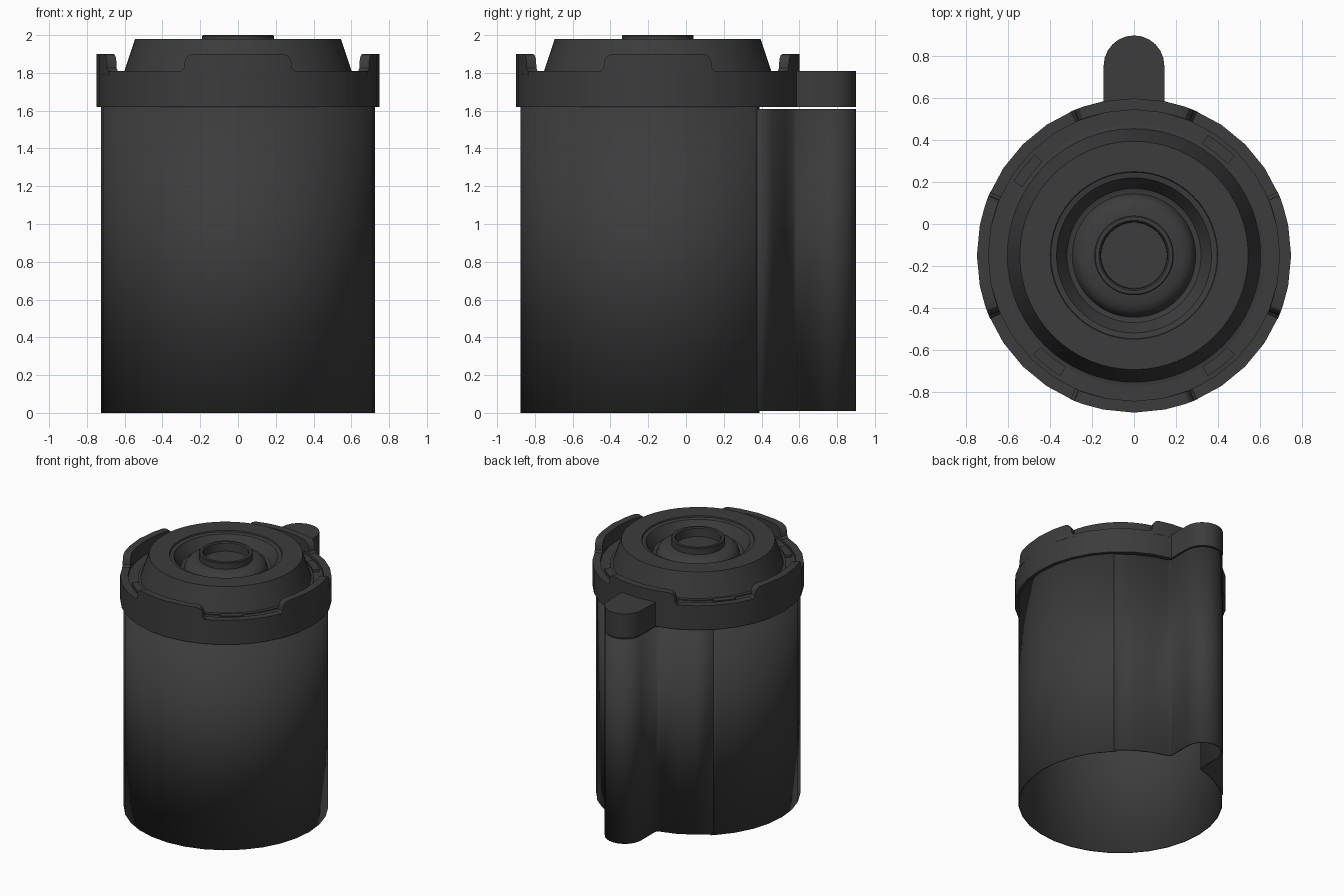
import bpy, bmesh
from math import sin, cos, radians, pi

if "Cube" in bpy.data.objects:
    bpy.data.objects.remove(bpy.data.objects["Cube"])

CY = -0.15  # canister axis
N = 32      # sides of the outer shell

mat = bpy.data.materials.new("dark_plastic")
mat.diffuse_color = (0.045, 0.045, 0.045, 1)
mat.use_nodes = True
mat.node_tree.nodes["Principled BSDF"].inputs["Base Color"].default_value = mat.diffuse_color


def polar(r, deg, z=None):
    p = (r * cos(radians(deg)), CY + r * sin(radians(deg)))
    return p if z is None else (*p, z)


def finish(name, bm, smooth=True, weld=True):
    if weld:
        bmesh.ops.remove_doubles(bm, verts=bm.verts, dist=1e-5)
        bmesh.ops.recalc_face_normals(bm, faces=bm.faces)
    me = bpy.data.meshes.new(name)
    bm.to_mesh(me)
    bm.free()
    ob = bpy.data.objects.new(name, me)
    bpy.context.collection.objects.link(ob)
    me.materials.append(mat)
    if smooth:
        bpy.ops.object.select_all(action='DESELECT')
        ob.select_set(True)
        bpy.context.view_layer.objects.active = ob
        bpy.ops.object.shade_smooth_by_angle(angle=radians(30))
    return ob


def lathe(name, profile, steps):
    bm = bmesh.new()
    rings = [[bm.verts.new(polar(r, 360 * i / steps, z)) for i in range(steps)]
             for r, z in profile]
    for a, b in zip(rings, rings[1:]):
        for i in range(steps):
            j = (i + 1) % steps
            bm.faces.new((a[i], a[j], b[j], b[i]))
    for ring in (rings[0], rings[-1]):
        bm.faces.new(ring)
    return finish(name, bm)


def wall(name, path, z0, z1, thick):
    bm = bmesh.new()
    lo = [bm.verts.new((x, y, z0)) for x, y in path]
    hi = [bm.verts.new((x, y, z1)) for x, y in path]
    for i in range(len(path) - 1):
        bm.faces.new((lo[i], lo[i + 1], hi[i + 1], hi[i]))
    ob = finish(name, bm, weld=False)
    mod = ob.modifiers.new("thickness", 'SOLIDIFY')
    mod.thickness = thick
    mod.offset = -1
    return ob


def sector(name, r0, r1, z0, tops):
    """Curved block; tops is a list of (angle, top height)."""
    bm = bmesh.new()
    cols = [[bm.verts.new(polar(r, a, z)) for r, z in
             ((r0, z0), (r1, z0), (r1, t), (r0, t))] for a, t in tops]
    for a, b in zip(cols, cols[1:]):
        for i in range(4):
            j = (i + 1) % 4
            bm.faces.new((a[i], a[j], b[j], b[i]))
    bm.faces.new(cols[0])
    bm.faces.new(cols[-1])
    return finish(name, bm)


def lip_outline(w, y_base, flare):
    """Round-ended lip running out toward +y, from +x side to -x side."""
    pts = [(w + flare, y_base), (w, y_base + flare)]
    pts += [(w * cos(pi * i / 12), 0.9 - w + w * sin(pi * i / 12)) for i in range(13)]
    pts += [(-w, y_base + flare), (-w - flare, y_base)]
    return pts


# Body shell, open at the bottom and at the rear panel
body = [polar(0.725, 132)] + [polar(0.725, 135 + i * 360 / N) for i in range(25)]
body += [polar(0.725, 408)]
wall("body_shell", body, 0, 1.63, 0.008)

# Rear panel with the hollow protruding lip
right = [polar(0.732, a) for a in (46.5, 56.25, 67.5, 77.5)]
left = [(-x, y) for x, y in reversed(right)]
wall("rear_panel", right + lip_outline(0.143, 0.575, 0.008) + left, 0.01, 1.61, 0.012)

# Lid rim with a sunken channel
lathe("lid_rim", [(0.69, 1.62), (0.75, 1.62), (0.75, 1.81), (0.695, 1.81),
                  (0.695, 1.79), (0.58, 1.79)], N)

# Lid lip cap
bm = bmesh.new()
face = bm.faces.new([bm.verts.new((x, y, 1.62))
                     for x, y in lip_outline(0.145, 0.55, 0.004)])
up = bmesh.ops.extrude_face_region(bm, geom=[face])["geom"]
bmesh.ops.translate(bm, vec=(0, 0, 0.19),
                    verts=[v for v in up if isinstance(v, bmesh.types.BMVert)])
finish("lid_lip", bm)

# Four raised tabs with rounded corners
half = [(0, 1.9), (11.25, 1.9), (18.5, 1.9), (20.5, 1.893), (21.8, 1.875),
        (22.3, 1.85), (22.5, 1.825), (23.5, 1.812), (24, 1.805)]
tops = [(-a, z) for a, z in reversed(half[1:])] + half
for k in range(4):
    sector(f"rim_tab_{k + 1}", 0.695, 0.75, 1.79,
           [(90 * k + a, z) for a, z in tops])

# Small locking lugs in the channel
for k, mid in enumerate((51.5, 141.5, 231.5, 308.5)):
    sector(f"lock_lug_{k + 1}", 0.625, 0.675, 1.78,
           [(mid + d, 1.808) for d in (-7, 0, 7)])

# Raised centre: cone, stepped recess, dome and hollow hub
lathe("lid_crown", [
    (0.624, 1.785), (0.624, 1.797), (0.605, 1.80), (0.545, 1.98), (0.40, 1.98),
    (0.397, 1.97), (0.37, 1.965), (0.32, 1.885), (0.305, 1.88), (0.295, 1.88),
    (0.285, 1.91), (0.265, 1.932), (0.235, 1.945), (0.19, 1.95), (0.19, 1.995),
    (0.185, 2.0), (0.167, 2.0), (0.16, 1.993), (0.157, 1.93)], 64)
